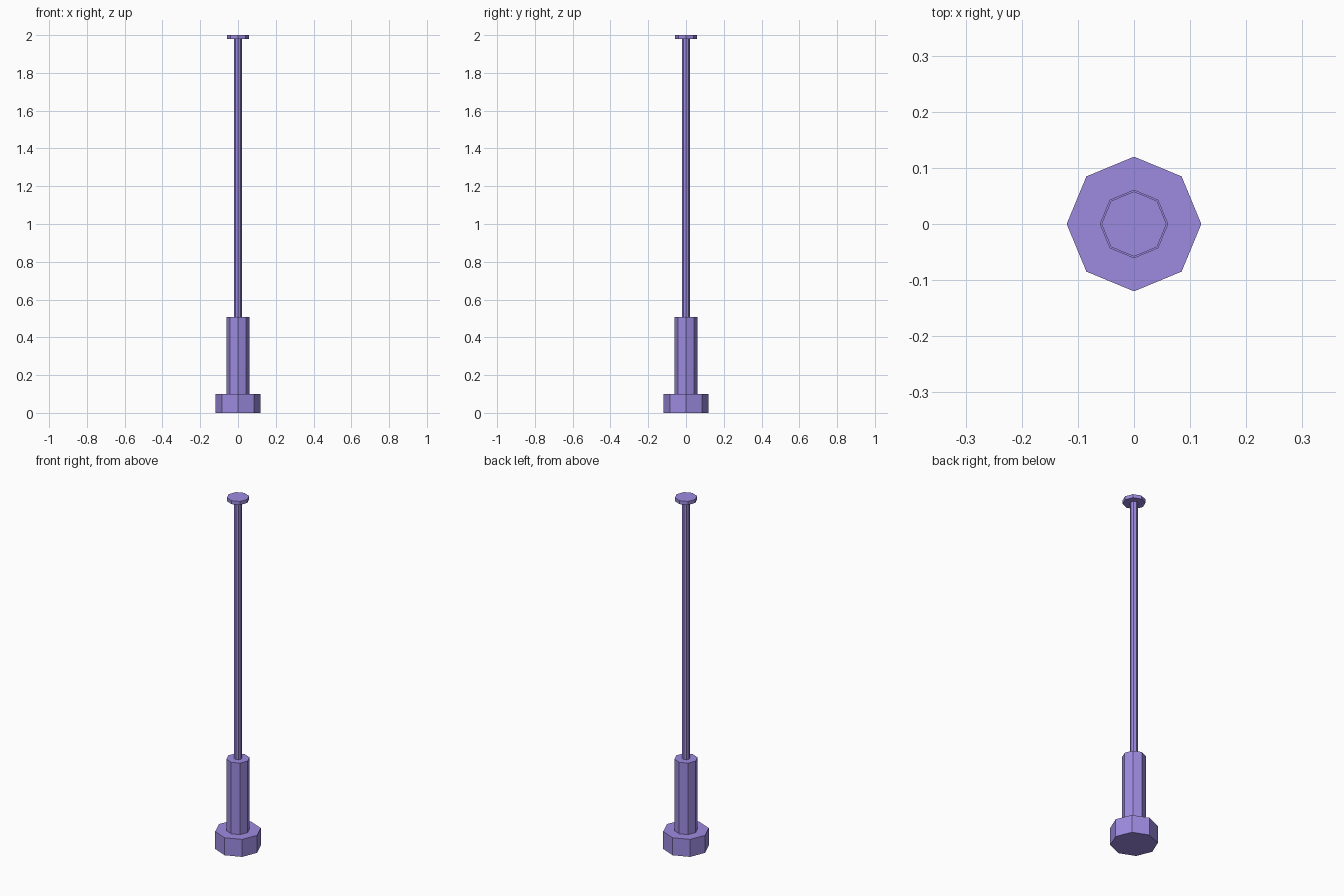
import bpy

if "Cube" in bpy.data.objects:
    bpy.data.objects.remove(bpy.data.objects["Cube"])

# Shared lavender material
mat = bpy.data.materials.new("lavender")
mat.diffuse_color = (0.34, 0.26, 0.75, 1.0)
mat.use_nodes = True
mat.node_tree.nodes["Principled BSDF"].inputs["Base Color"].default_value = mat.diffuse_color


def octagon_part(name, radius, z0, z1):
    """Flat-shaded eight-sided cylinder with corners on the x and y axes."""
    bpy.ops.mesh.primitive_cylinder_add(
        vertices=8, radius=radius, depth=z1 - z0, location=(0, 0, (z0 + z1) / 2))
    obj = bpy.context.object
    obj.name = name
    obj.data.materials.append(mat)
    return obj


# Parts stacked from the ground up
octagon_part("base", 0.12, 0.0, 0.10)
octagon_part("sleeve", 0.061, 0.10, 0.508)
octagon_part("pole", 0.02, 0.508, 1.98)
octagon_part("top_cap", 0.058, 1.98, 2.0)
